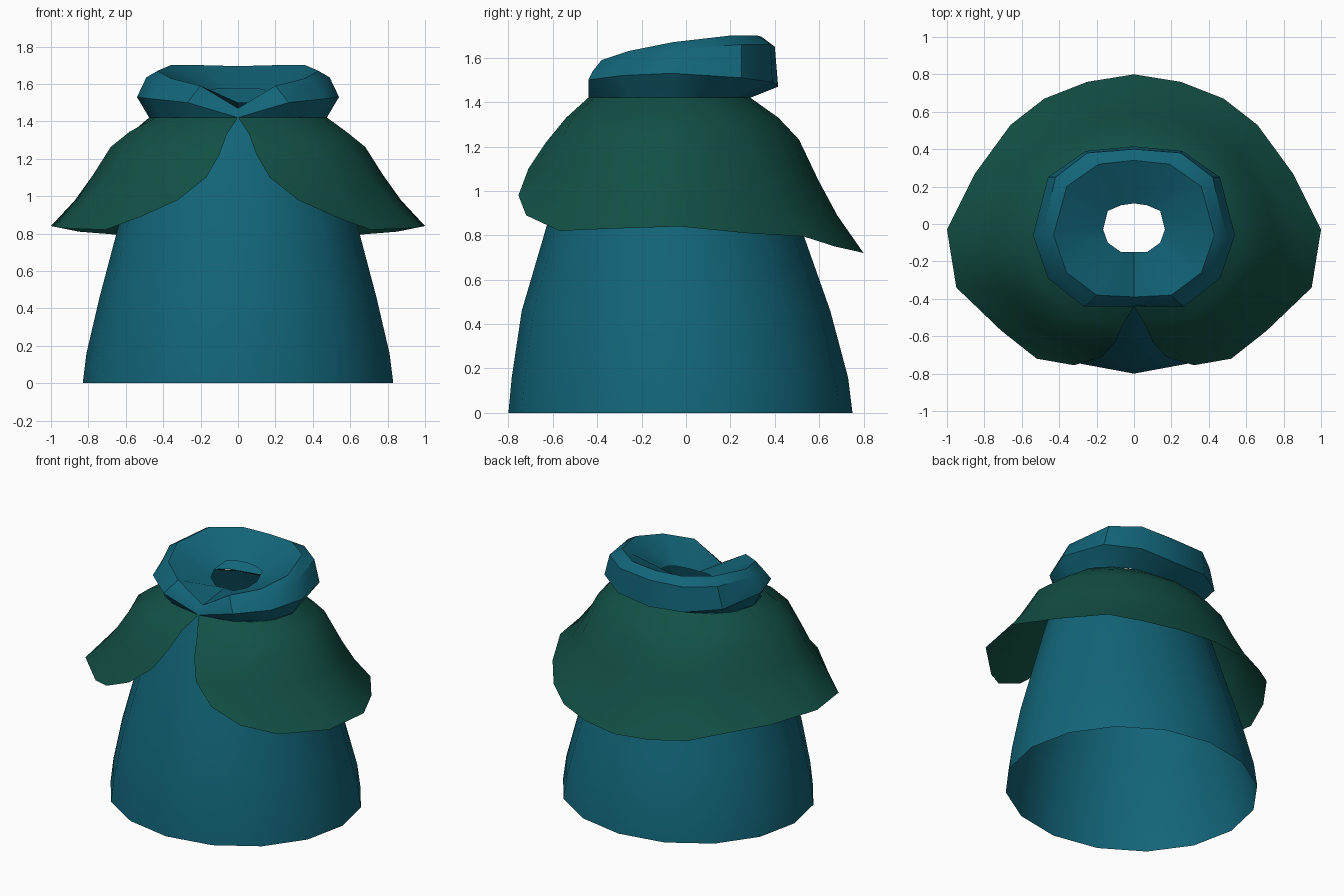
import bpy
import bmesh
import math

cube = bpy.data.objects.get("Cube")
if cube:
    bpy.data.objects.remove(cube, do_unlink=True)


def make_material(name, colour):
    mat = bpy.data.materials.new(name)
    mat.use_nodes = True
    mat.diffuse_color = colour
    shader = mat.node_tree.nodes["Principled BSDF"]
    shader.inputs["Base Color"].default_value = colour
    shader.inputs["Roughness"].default_value = 0.8
    return mat


teal = make_material("teal cloth", (0.006, 0.13, 0.19, 1))
green = make_material("dark green cloth", (0.006, 0.08, 0.06, 1))


def half_ring(z, width, front, back, steps):
    """Left half of an oval ring, from the front centre to the back centre."""
    middle, depth = (front + back) / 2, (back - front) / 2
    angles = [math.pi * i / steps for i in range(steps + 1)]
    return [(width * math.sin(a), middle - depth * math.cos(a), z) for a in angles]


def loft(name, half_rows, mat, closed=True, angle=40):
    """Mirror half rows across x, then skin them from bottom to top."""
    bm = bmesh.new()
    rows = []
    for half in half_rows:
        other = half[1:-1] if closed else half[:-1]
        points = half + [(-x, y, z) for x, y, z in reversed(other)]
        rows.append([bm.verts.new(p) for p in points])
    count = len(rows[0])
    for low, high in zip(rows, rows[1:]):
        for i in range(count if closed else count - 1):
            j = (i + 1) % count
            bm.faces.new((low[i], low[j], high[j], high[i]))
    bmesh.ops.remove_doubles(bm, verts=bm.verts, dist=0.001)
    mesh = bpy.data.meshes.new(name)
    bm.to_mesh(mesh)
    bm.free()
    mesh.materials.append(mat)
    obj = bpy.data.objects.new(name, mesh)
    bpy.context.collection.objects.link(obj)
    bpy.ops.object.select_all(action="DESELECT")
    obj.select_set(True)
    bpy.context.view_layer.objects.active = obj
    bpy.ops.object.shade_smooth_by_angle(angle=math.radians(angle))
    return obj


# Open bell-shaped robe: height, half width, front, back
robe_profile = [
    (0, .83, -.80, .75), (.16, .81, -.785, .73), (.46, .74, -.74, .65),
    (.8, .65, -.64, .53), (1.1, .57, -.555, .43), (1.42, .46, -.435, .28),
]
loft("robe", [half_ring(*row, 8) for row in robe_profile], teal)

# Short cape: front opening edge, then hem points round to the back
front_edge = [
    (0, -.44, 1.42), (.06, -.54, 1.33), (.1, -.63, 1.22),
    (.17, -.71, 1.1), (.32, -.755, .98), (.52, -.72, .89),
]
hem = [
    (.71, -.57, .82), (.95, -.34, .83), (1, -.03, .84), (.85, .27, .81),
    (.66, .53, .795), (.48, .67, .75), (.25, .76, .73), (0, .8, .72),
]
neck = half_ring(1.42, .475, -.44, .29, 8)
spread = [0, .25, .43, .6, .77, 1]
drop = [0, .13, .27, .53, .76, 1]
cape_rows = []
for edge, out, down in zip(front_edge, spread, drop):
    row = [edge]
    for i, (top, end) in enumerate(zip(neck[1:], hem)):
        bulge = .07 * math.sin(math.pi * out) if i == 0 else 0
        row.append((top[0] + (end[0] - top[0]) * out,
                    top[1] + (end[1] - top[1]) * out - bulge,
                    top[2] + (end[2] - top[2]) * down))
    cape_rows.append(row)
loft("cape", cape_rows[::-1], green, closed=False, angle=60)

# Rolled collar with a front notch, funnelling in to the neck hole
collar_base = half_ring(1.42, .475, -.44, .29, 6)
collar_bulge = [
    (0, -.44, 1.42), (.27, -.44, 1.5), (.46, -.29, 1.52), (.54, -.06, 1.53),
    (.46, .25, 1.51), (.26, .39, 1.49), (0, .415, 1.47),
]
collar_rim = [
    (0, -.44, 1.43), (.24, -.42, 1.54), (.43, -.25, 1.59), (.49, -.06, 1.635),
    (.42, .25, 1.66), (.25, .38, 1.66), (0, .4, 1.65),
]
collar_lip = [
    (0, -.39, 1.47), (.2, -.38, 1.59), (.36, -.26, 1.63), (.43, -.06, 1.67),
    (.36, .2, 1.7), (.19, .32, 1.7), (0, .34, 1.695),
]
neck_hole = [
    (0, -.15, 1.5), (.07, -.15, 1.5), (.14, -.1, 1.52), (.165, -.03, 1.54),
    (.14, .07, 1.57), (.07, .1, 1.575), (0, .11, 1.575),
]
loft("collar", [collar_base, collar_bulge, collar_rim, collar_lip, neck_hole],
     teal, angle=35)
